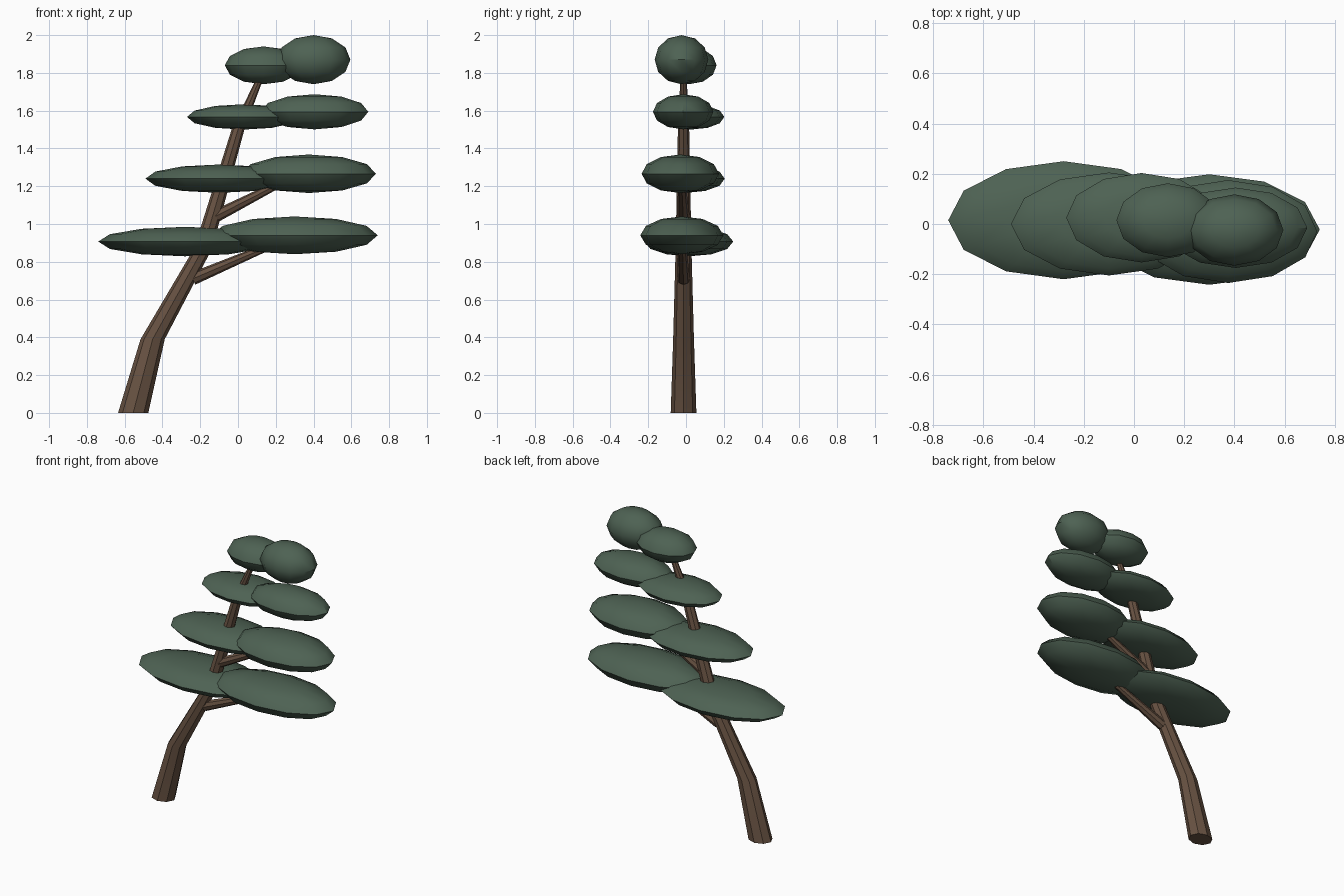
import bpy, bmesh, math
from mathutils import Vector

cube = bpy.data.objects.get("Cube")
if cube:
    bpy.data.objects.remove(cube, do_unlink=True)


def make_material(name, rgb):
    mat = bpy.data.materials.new(name)
    mat.use_nodes = True
    color = (*rgb, 1.0)
    mat.diffuse_color = color
    bsdf = mat.node_tree.nodes["Principled BSDF"]
    bsdf.inputs["Base Color"].default_value = color
    bsdf.inputs["Roughness"].default_value = 0.9
    return mat


bark = make_material("bark brown", (0.138, 0.085, 0.055))
needles = make_material("needle green", (0.076, 0.122, 0.087))


def finish(name, bm, mat):
    mesh = bpy.data.meshes.new(name)
    bmesh.ops.recalc_face_normals(bm, faces=bm.faces)
    bm.to_mesh(mesh)
    bm.free()
    mesh.materials.append(mat)
    obj = bpy.data.objects.new(name, mesh)
    bpy.context.collection.objects.link(obj)
    bpy.ops.object.select_all(action="DESELECT")
    obj.select_set(True)
    bpy.context.view_layer.objects.active = obj
    bpy.ops.object.shade_smooth_by_angle(angle=math.radians(40))
    return obj


def loft(name, rings, sides=8):
    """Tapered limb through rings of (centre, side axis, depth radius)."""
    bm = bmesh.new()
    loops = []
    for centre, side, depth in rings:
        loop = []
        for i in range(sides):
            a = math.tau * i / sides
            offset = side * math.cos(a) + Vector((0, depth, 0)) * math.sin(a)
            loop.append(bm.verts.new(centre + offset))
        loops.append(loop)
    for low, high in zip(loops, loops[1:]):
        for i in range(sides):
            j = (i + 1) % sides
            bm.faces.new((low[i], low[j], high[j], high[i]))
    bm.faces.new(loops[0][::-1])
    bm.faces.new(loops[-1])
    return finish(name, bm, bark)


# Leaning trunk: x, z, half width, half depth
trunk_path = [
    (-0.555, 0.0, 0.08, 0.068),
    (-0.452, 0.39, 0.064, 0.055),
    (-0.185, 0.87, 0.048, 0.042),
    (0.0, 1.5, 0.034, 0.03),
    (0.15, 1.85, 0.014, 0.013),
]
loft("trunk", [(Vector((x, -0.013, z)), Vector((w, 0, 0)), d)
               for x, z, w, d in trunk_path])


# Side branches reaching into the lower pads
def branch(name, start, end, r_start, r_end):
    a, b = Vector(start), Vector(end)
    side = (b - a).normalized().cross(Vector((0, 1, 0)))
    loft(name, [(a, side * r_start, r_start), (b, side * r_end, r_end)])


branch("lower_branch", (-0.24, -0.013, 0.71), (0.3, -0.02, 0.94), 0.034, 0.015)
branch("upper_branch", (-0.14, -0.013, 1.03), (0.35, -0.025, 1.28), 0.034, 0.015)

# Foliage pads, lowest tier first: centre, radii
pads = [
    ("right_pad", (-0.28, 0.015, 0.907), (0.46, 0.235, 0.078)),
    ("left_pad", (0.30, -0.022, 0.94), (0.44, 0.22, 0.1)),
    ("right_pad", (-0.10, 0.0, 1.24), (0.39, 0.205, 0.075)),
    ("left_pad", (0.375, -0.03, 1.266), (0.355, 0.205, 0.102)),
    ("right_pad", (0.03, 0.025, 1.567), (0.30, 0.178, 0.067)),
    ("left_pad", (0.405, -0.015, 1.594), (0.285, 0.16, 0.093)),
    ("right_pad", (0.135, 0.015, 1.84), (0.205, 0.147, 0.1)),
    ("left_pad", (0.40, -0.024, 1.87), (0.195, 0.142, 0.13)),
]
for i, (side, centre, radii) in enumerate(pads):
    bm = bmesh.new()
    bmesh.ops.create_uvsphere(bm, u_segments=12, v_segments=6, radius=1)
    bmesh.ops.scale(bm, vec=radii, verts=bm.verts)
    bmesh.ops.translate(bm, vec=centre, verts=bm.verts)
    finish(f"tier_{i // 2 + 1}_{side}", bm, needles)
